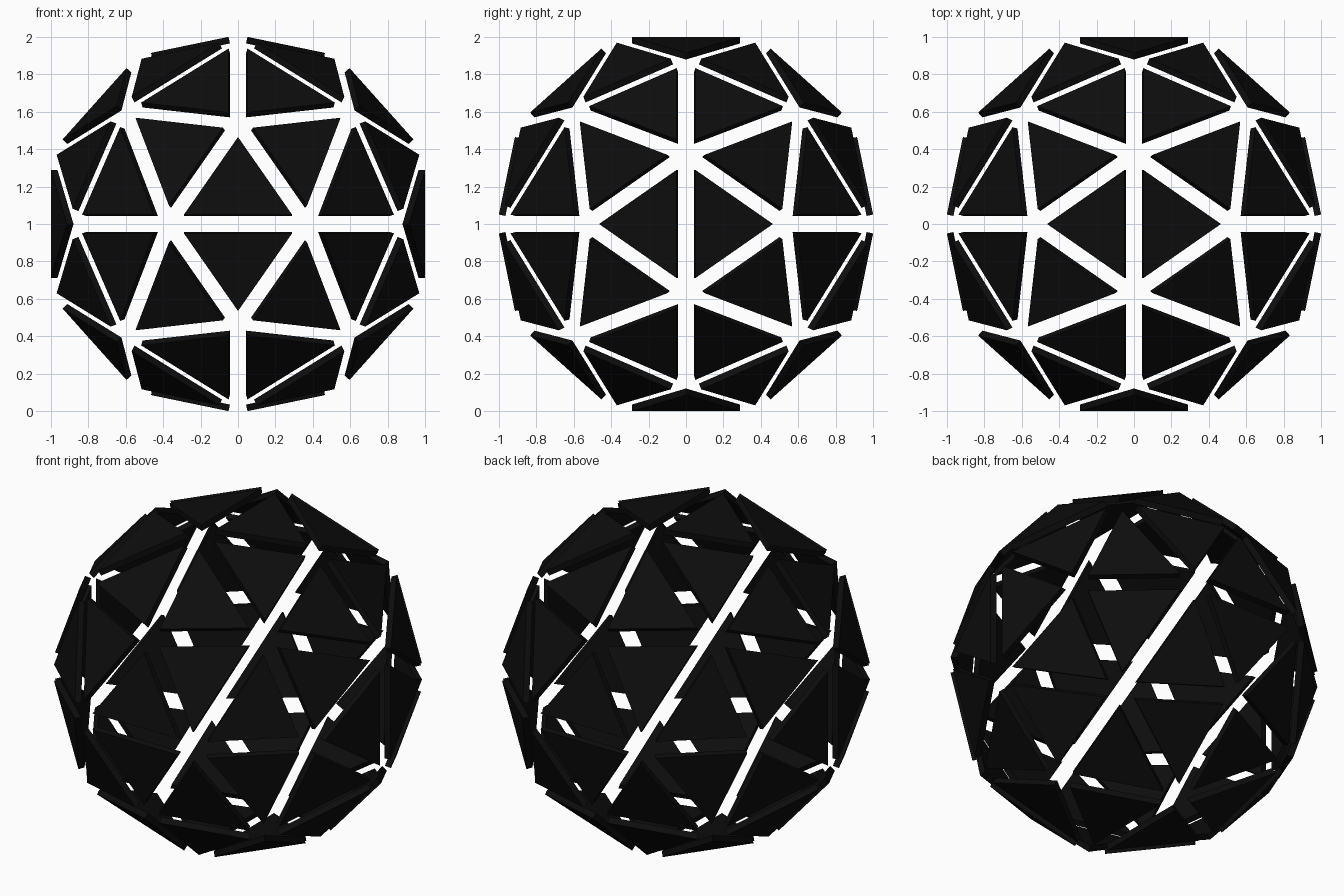
import bpy, bmesh
from itertools import product
from mathutils import Vector

if "Cube" in bpy.data.objects:
    bpy.data.objects.remove(bpy.data.objects["Cube"])

PHI = (1 + 5 ** 0.5) / 2
RADIUS = 0.81       # circumradius of the closed solid
EXPLODE = 0.249     # outward shift of every plate
THICK = 0.036
CENTRE = Vector((0, 0, 1))


def cyclic(a, b, c):
    return [Vector((a, b, c)), Vector((c, a, b)), Vector((b, c, a))]


# Dodecahedron corners plus a raised point over each pentagon
points = [Vector(s) * RADIUS / 3 ** 0.5 for s in product((-1, 1), repeat=3)]
for s, t in product((-1, 1), repeat=2):
    points += [v * RADIUS / 3 ** 0.5 for v in cyclic(s / PHI, t * PHI, 0)]
    points += [v.normalized() * RADIUS * 0.9737 for v in cyclic(0, s * PHI, t)]

# Closed 60-sided solid used as the pattern
hull = bmesh.new()
for p in points:
    hull.verts.new(p)
bmesh.ops.convex_hull(hull, input=hull.verts[:])

# Separate flat plates, pushed outward along their normals
bm = bmesh.new()
for f in hull.faces:
    n = f.normal.copy()
    if n.dot(f.calc_center_median()) < 0:
        n.negate()
    outer = [bm.verts.new(v.co + n * EXPLODE + CENTRE) for v in f.verts]
    inner = [bm.verts.new(v.co - n * THICK) for v in outer]
    bm.faces.new(outer)
    bm.faces.new(inner[::-1])
    for i in range(3):
        j = (i + 1) % 3
        bm.faces.new((outer[j], outer[i], inner[i], inner[j]))
bmesh.ops.recalc_face_normals(bm, faces=bm.faces[:])
hull.free()

mesh = bpy.data.meshes.new("shell_plates")
bm.to_mesh(mesh)
bm.free()
plates = bpy.data.objects.new("shell_plates", mesh)
bpy.context.collection.objects.link(plates)

# Black finish
black = bpy.data.materials.new("black")
black.diffuse_color = (0.004, 0.004, 0.004, 1)
black.use_nodes = True
black.node_tree.nodes["Principled BSDF"].inputs["Base Color"].default_value = black.diffuse_color
mesh.materials.append(black)
